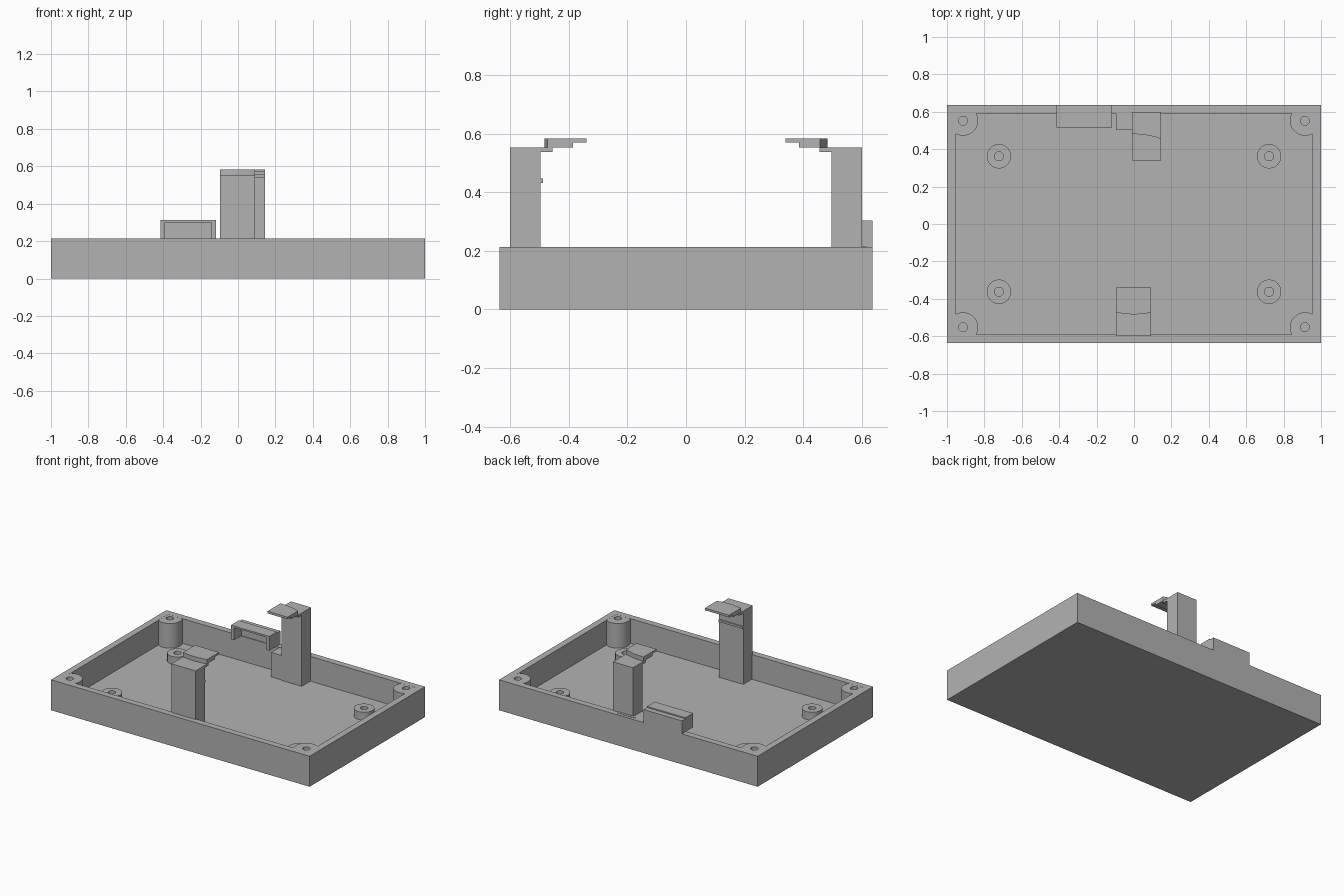
import bpy
import bmesh
import math

cube = bpy.data.objects.get("Cube")
if cube:
    bpy.data.objects.remove(cube, do_unlink=True)

GREY = 0.45
grey = bpy.data.materials.new("plain_grey")
grey.use_nodes = True
grey.diffuse_color = (GREY, GREY, GREY, 1)
grey.node_tree.nodes["Principled BSDF"].inputs["Base Color"].default_value = (GREY, GREY, GREY, 1)

FLOOR, RIM = 0.04, 0.213


def finish(name, bm):
    bmesh.ops.recalc_face_normals(bm, faces=bm.faces)
    mesh = bpy.data.meshes.new(name)
    bm.to_mesh(mesh)
    bm.free()
    mesh.materials.append(grey)
    obj = bpy.data.objects.new(name, mesh)
    bpy.context.collection.objects.link(obj)
    return obj


def add_prism(bm, outline, z0, z1):
    """Extrude an xy outline upwards and return its top face."""
    base = bm.faces.new([bm.verts.new((x, y, z0)) for x, y in outline])
    out = bmesh.ops.extrude_face_region(bm, geom=[base], use_keep_orig=True)["geom"]
    for v in out:
        if isinstance(v, bmesh.types.BMVert):
            v.co.z = z1
    return next(f for f in out if isinstance(f, bmesh.types.BMFace))


def rect(x0, x1, y0, y1):
    return [(x0, y0), (x1, y0), (x1, y1), (x0, y1)]


def sink(bm, face, thickness, bottom):
    """Inset a top face and push the middle down to make a pocket."""
    bmesh.ops.recalc_face_normals(bm, faces=bm.faces)
    bmesh.ops.inset_region(bm, faces=[face], thickness=thickness, use_even_offset=True)
    walls = bmesh.ops.extrude_discrete_faces(bm, faces=[face])["faces"]
    for v in walls[0].verts:
        v.co.z = bottom
    bmesh.ops.remove_doubles(bm, verts=bm.verts, dist=0.00001)


def block(name, x0, x1, y0, y1, z0, z1):
    bm = bmesh.new()
    add_prism(bm, rect(x0, x1, y0, y1), z0, z1)
    return finish(name, bm)


def screw_post(name, x, y, radius, top):
    bm = bmesh.new()
    angles = [math.tau * i / 40 for i in range(40)]
    face = add_prism(bm, [(x + radius * math.cos(a), y + radius * math.sin(a)) for a in angles],
                     FLOOR - 0.01, top)
    sink(bm, face, radius - 0.024, FLOOR + 0.005)
    obj = finish(name, bm)
    for p in obj.data.polygons:
        p.use_smooth = abs(p.normal.z) < 0.5
    # keep the rims crisp
    bpy.ops.object.select_all(action='DESELECT')
    obj.select_set(True)
    bpy.context.view_layer.objects.active = obj
    bpy.ops.object.shade_smooth_by_angle(angle=math.radians(30))


# Open tray
bm = bmesh.new()
top = add_prism(bm, rect(-1, 1, -0.637, 0.637), 0, RIM)
sink(bm, top, 0.045, FLOOR)
finish("tray", bm)

# Corner screw posts and low board standoffs
for sx, side in ((-1, "right"), (1, "left")):
    for sy, end in ((-1, "front"), (1, "back")):
        screw_post(f"{end}_{side}_corner_post", sx * 0.914, sy * 0.552, 0.08, RIM - 0.0005)
        screw_post(f"{end}_{side}_standoff", sx * 0.722, sy * 0.362, 0.065, 0.095)


# Upright clips with a stepped, hooked arm reaching inwards
def clip(name, x0, x1, s):
    bm = bmesh.new()
    add_prism(bm, rect(x0, x1, s * 0.6, s * 0.497), FLOOR - 0.01, 0.553)
    add_prism(bm, rect(x0, x1, s * 0.5, s * 0.455), 0.537, 0.553)
    xs = [x0 + (x1 - x0) * i / 10 for i in range(11)]
    curve = [(x, s * (0.483 - 1.2 * x * x)) for x in xs]
    add_prism(bm, curve + [(x1, s * 0.385), (x0, s * 0.385)], 0.553, 0.569)
    add_prism(bm, curve + [(x1, s * 0.34), (x0, s * 0.34)], 0.569, 0.584)
    finish(name, bm)


clip("front_clip", -0.095, 0.092, -1)
clip("back_clip", -0.01, 0.145, 1)
block("front_clip_ridge", -0.095, 0.092, -0.5, -0.488, 0.432, 0.447)
block("back_clip_side_block", -0.095, -0.005, 0.503, 0.6, FLOOR - 0.01, RIM - 0.002)
block("back_clip_wall_pad", -0.03, 0.1, 0.59, 0.617, FLOOR, RIM + 0.002)

# Hood over the back wall, open towards the inside
block("hood_back", -0.415, -0.118, 0.597, 0.637, RIM - 0.01, 0.304)
block("hood_top", -0.415, -0.118, 0.515, 0.6, 0.3, 0.312)
block("hood_right_leg", -0.415, -0.39, 0.515, 0.6, RIM, 0.305)
block("hood_left_leg", -0.143, -0.118, 0.515, 0.6, RIM, 0.305)
